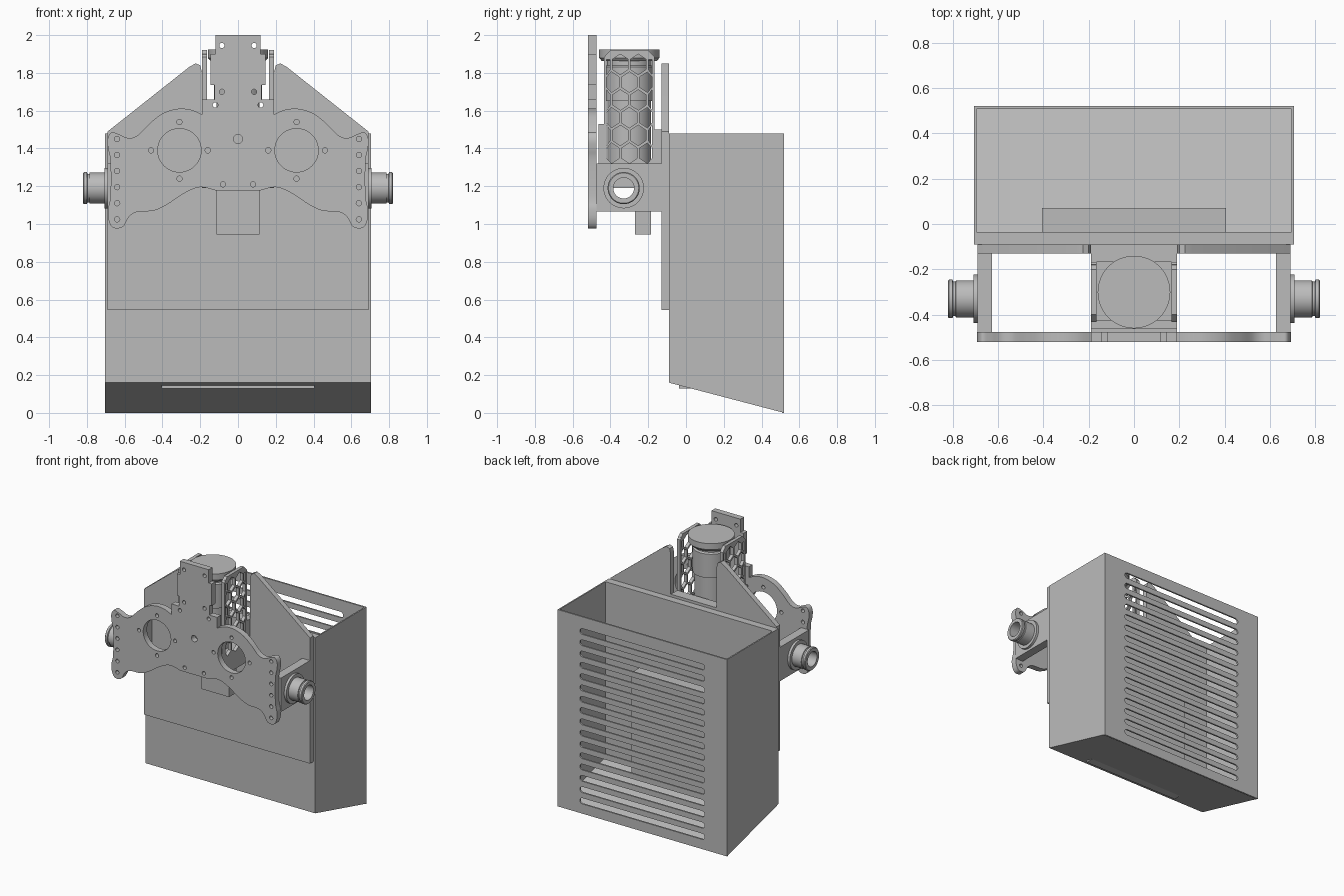
import bpy
import bmesh
from math import sin, cos, pi, radians
from mathutils import Matrix, Vector

cube = bpy.data.objects.get("Cube")
if cube:
    bpy.data.objects.remove(cube, do_unlink=True)

grey = bpy.data.materials.new("plain_grey")
grey.use_nodes = True
grey.diffuse_color = (0.5, 0.5, 0.5, 1)
grey.node_tree.nodes["Principled BSDF"].inputs["Base Color"].default_value = (0.5, 0.5, 0.5, 1)

# Drawing planes: sketch coordinates to model coordinates
FRONT = Matrix(((1, 0, 0, 0), (0, 0, -1, 0), (0, 1, 0, 0), (0, 0, 0, 1)))
SIDE = Matrix(((0, 0, 1, 0), (1, 0, 0, 0), (0, 1, 0, 0), (0, 0, 0, 1)))


def add_object(name, mesh, smooth=True):
    obj = bpy.data.objects.new(name, mesh)
    bpy.context.collection.objects.link(obj)
    mesh.materials.clear()
    mesh.materials.append(grey)
    if smooth:
        bpy.ops.object.select_all(action='DESELECT')
        obj.select_set(True)
        bpy.context.view_layer.objects.active = obj
        bpy.ops.object.shade_smooth_by_angle(angle=radians(30))
    return obj


def prism(name, plane, lo, hi, outline, holes=()):
    """Extrude a flat sketch with holes between lo and hi along y or x."""
    curve = bpy.data.curves.new(name + "_sketch", 'CURVE')
    curve.dimensions = '2D'
    curve.fill_mode = 'BOTH'
    curve.extrude = (hi - lo) / 2
    for loop in (outline, *holes):
        spline = curve.splines.new('POLY')
        spline.points.add(len(loop) - 1)
        for point, (u, v) in zip(spline.points, loop):
            point.co = (u, v, 0, 1)
        spline.use_cyclic_u = True
    temp = bpy.data.objects.new(name + "_sketch", curve)
    bpy.context.collection.objects.link(temp)
    graph = bpy.context.evaluated_depsgraph_get()
    mesh = bpy.data.meshes.new_from_object(temp.evaluated_get(graph))
    bpy.data.objects.remove(temp, do_unlink=True)
    mid = (lo + hi) / 2
    shift = Vector((0, mid, 0)) if plane is FRONT else Vector((mid, 0, 0))
    mesh.transform(Matrix.Translation(shift) @ plane)
    bm = bmesh.new()
    bm.from_mesh(mesh)
    bmesh.ops.remove_doubles(bm, verts=bm.verts, dist=0.0001)
    bmesh.ops.recalc_face_normals(bm, faces=bm.faces)
    bm.to_mesh(mesh)
    bm.free()
    mesh.name = name
    return add_object(name, mesh)


def box(name, x, y, z):
    bm = bmesh.new()
    bmesh.ops.create_cube(bm, size=1)
    for v in bm.verts:
        v.co = [(a + b) / 2 + c * (b - a) for (a, b), c in zip((x, y, z), v.co)]
    mesh = bpy.data.meshes.new(name)
    bm.to_mesh(mesh)
    bm.free()
    return add_object(name, mesh, smooth=False)


def lathe(name, profile, matrix, closed=False):
    """Spin (radius, height) points about z, then place the result."""
    bm = bmesh.new()
    verts = [bm.verts.new((r, 0, h)) for r, h in profile]
    pairs = list(zip(verts, verts[1:]))
    if closed:
        pairs.append((verts[-1], verts[0]))
    edges = [bm.edges.new(p) for p in pairs]
    bmesh.ops.spin(bm, geom=verts + edges, cent=(0, 0, 0), axis=(0, 0, 1),
                   angle=2 * pi, steps=48, use_merge=True)
    bmesh.ops.remove_doubles(bm, verts=bm.verts, dist=0.0001)
    bmesh.ops.recalc_face_normals(bm, faces=bm.faces)
    mesh = bpy.data.meshes.new(name)
    bm.to_mesh(mesh)
    bm.free()
    mesh.transform(matrix)
    return add_object(name, mesh)


def circle(u, v, r, n=16):
    return [(u + r * cos(2 * pi * i / n), v + r * sin(2 * pi * i / n)) for i in range(n)]


def slot(v, half, r, n=8):
    ends = []
    for side, start in ((1, -pi / 2), (-1, pi / 2)):
        ends += [(side * (half - r) + r * cos(start + pi * i / n),
                  v + r * sin(start + pi * i / n)) for i in range(n + 1)]
    return ends


def mirrored(half):
    return half + [(-u, v) for u, v in reversed(half)]


def smooth_path(points, steps=5):
    pts = [Vector(p) for p in points]
    pts = [pts[0]] + pts + [pts[-1]]
    path = []
    for a, b, c, d in zip(pts, pts[1:], pts[2:], pts[3:]):
        for i in range(steps):
            t = i / steps
            p = b + (c - a) * t / 2 + (a * 2 - b * 5 + c * 4 - d) * t**2 / 2
            p += (b * 3 - a - c * 3 + d) * t**3 / 2
            path.append((p.x, p.y))
    return path + [points[-1]]


# Open bin with a sloping floor and a slotted back
FRONT_Y, BACK_Y, RIM, WIDE = -0.09, 0.52, 1.48, 0.705
side_shape = [(FRONT_Y, 0.16), (BACK_Y, 0), (BACK_Y, RIM), (FRONT_Y, RIM)]
prism("bin_left_wall", SIDE, WIDE - 0.01, WIDE, side_shape)
prism("bin_right_wall", SIDE, -WIDE, 0.01 - WIDE, side_shape)
prism("bin_front_wall", SIDE, -WIDE, WIDE,
      [(FRONT_Y, 0.16), (-0.035, 0.146), (-0.035, RIM), (FRONT_Y, RIM)])
prism("bin_floor", SIDE, -WIDE, WIDE,
      [(FRONT_Y, 0.16), (BACK_Y, 0), (BACK_Y, 0.014), (FRONT_Y, 0.174)])
slots = [slot(0.095 + 0.085 * i, 0.52, 0.022) for i in range(16)]
prism("bin_back_wall", FRONT, BACK_Y - 0.012, BACK_Y,
      [(-WIDE, 0), (WIDE, 0), (WIDE, RIM), (-WIDE, RIM)], slots)
box("inner_block", (-0.405, 0.405), (-0.036, 0.07), (0.13, 0.915))

# Rear mounting plate with two raised shoulders
prism("rear_plate", FRONT, -0.13, FRONT_Y, mirrored(
    [(0.19, 1.5), (0.19, 1.8), (0.2, 1.84), (0.225, 1.85), (0.26, 1.83),
     (0.69, 1.49), (0.69, 0.545)]))

# Contoured front plate with its tall centre tab
tab = [(0.12, 2), (0.12, 1.9), (0.145, 1.9), (0.145, 1.735), (0.125, 1.735),
       (0.125, 1.66), (0.19, 1.66)]
contour = smooth_path([
    (0.19, 1.58), (0.25, 1.605), (0.32, 1.61), (0.4, 1.585), (0.47, 1.53),
    (0.53, 1.47), (0.58, 1.455), (0.63, 1.475), (0.67, 1.485), (0.69, 1.45),
    (0.688, 1.4), (0.675, 1.33), (0.675, 1.15), (0.688, 1.08), (0.685, 1.02),
    (0.66, 0.98), (0.61, 0.985), (0.575, 1.04), (0.53, 1.065), (0.45, 1.07),
    (0.38, 1.1), (0.28, 1.165), (0.2, 1.195), (0.12, 1.178)])
holes = [circle(0, 1.45, 0.024)]
for s in (-1, 1):
    holes.append(circle(s * 0.31, 1.39, 0.115, 48))
    holes += [circle(s * 0.31 + 0.15 * du, 1.39 + 0.15 * dv, 0.014)
              for du, dv in ((0, 1), (1, 0), (0, -1), (-1, 0))]
    holes += [circle(s * 0.64, 1.025 + 0.085 * i, 0.014) for i in range(6)]
    holes += [circle(s * u, v, 0.014) for u, v in
              ((0.085, 1.945), (0.085, 1.7), (0.12, 1.63), (0.08, 1.21))]
prism("front_plate", FRONT, -0.52, -0.475, mirrored(tab + contour), holes)

# Side brackets with hollow stub bushings
AXLE_Y, AXLE_Z, BORE = -0.33, 1.19, 0.055
bracket = [(-0.475, 1.065), (-0.13, 1.065), (-0.13, 1.32), (-0.475, 1.32)]
bushing = [(BORE, 0.685), (0.107, 0.685), (0.107, 0.708), (0.082, 0.708), (0.082, 0.785),
           (0.076, 0.787), (0.076, 0.797), (0.085, 0.8), (0.085, 0.815), (0.08, 0.82),
           (BORE, 0.82)]
for side, s in (("left", 1), ("right", -1)):
    lo, hi = sorted((s * 0.625, s * 0.69))
    prism(side + "_bracket", SIDE, lo, hi, bracket, [circle(AXLE_Y, AXLE_Z, BORE, 48)])
    place = Matrix.Translation((0, AXLE_Y, AXLE_Z)) @ Matrix.Rotation(s * pi / 2, 4, 'Y')
    lathe(side + "_bushing", bushing, place, closed=True)

# Motor tower: base, end plates and lower block
box("tower_base", (-0.19, 0.19), (-0.475, -0.13), (AXLE_Z, 1.32))
box("tower_front", (-0.19, 0.19), (-0.463, -0.425), (1.32, 1.53))
box("tower_back", (-0.19, 0.19), (-0.168, -0.13), (1.32, 1.5))
box("lower_block", (-0.115, 0.115), (-0.27, -0.185), (0.945, AXLE_Z))

# Honeycomb guards either side of the motor
MID, PITCH = -0.3, 0.095
cells = []
for row in range(6):
    count = 3 + row % 2
    for col in range(count):
        cu = MID + PITCH * (col - (count - 1) / 2)
        cv = 1.375 + 0.094 * row
        cell = []
        for du, dv in ((0, 1), (-1, 0.5), (-1, -0.5), (0, -1), (1, -0.5), (1, 0.5)):
            u = min(max(cu + du * 0.041, MID - PITCH * 1.5 + 0.022), MID + PITCH * 1.5 - 0.022)
            cell.append((u, min(cv + dv * 0.054, 1.9)))
        cells.append(cell)
guard = [(-0.433, 1.315), (-0.167, 1.315), (-0.167, 1.885), (-0.2, 1.92),
         (-0.4, 1.92), (-0.433, 1.885)]
prism("left_guard", SIDE, 0.165, 0.19, guard, cells)
prism("right_guard", SIDE, -0.19, -0.165, guard, cells)

# Motor with a wide cap
lathe("motor", [(0, 1.3), (0.115, 1.3), (0.115, 1.65), (0.127, 1.65), (0.127, 1.83),
                (0.118, 1.84), (0.118, 1.862), (0.145, 1.862), (0.16, 1.88),
                (0.16, 1.925), (0, 1.925)], Matrix.Translation((0, MID, 0)))
